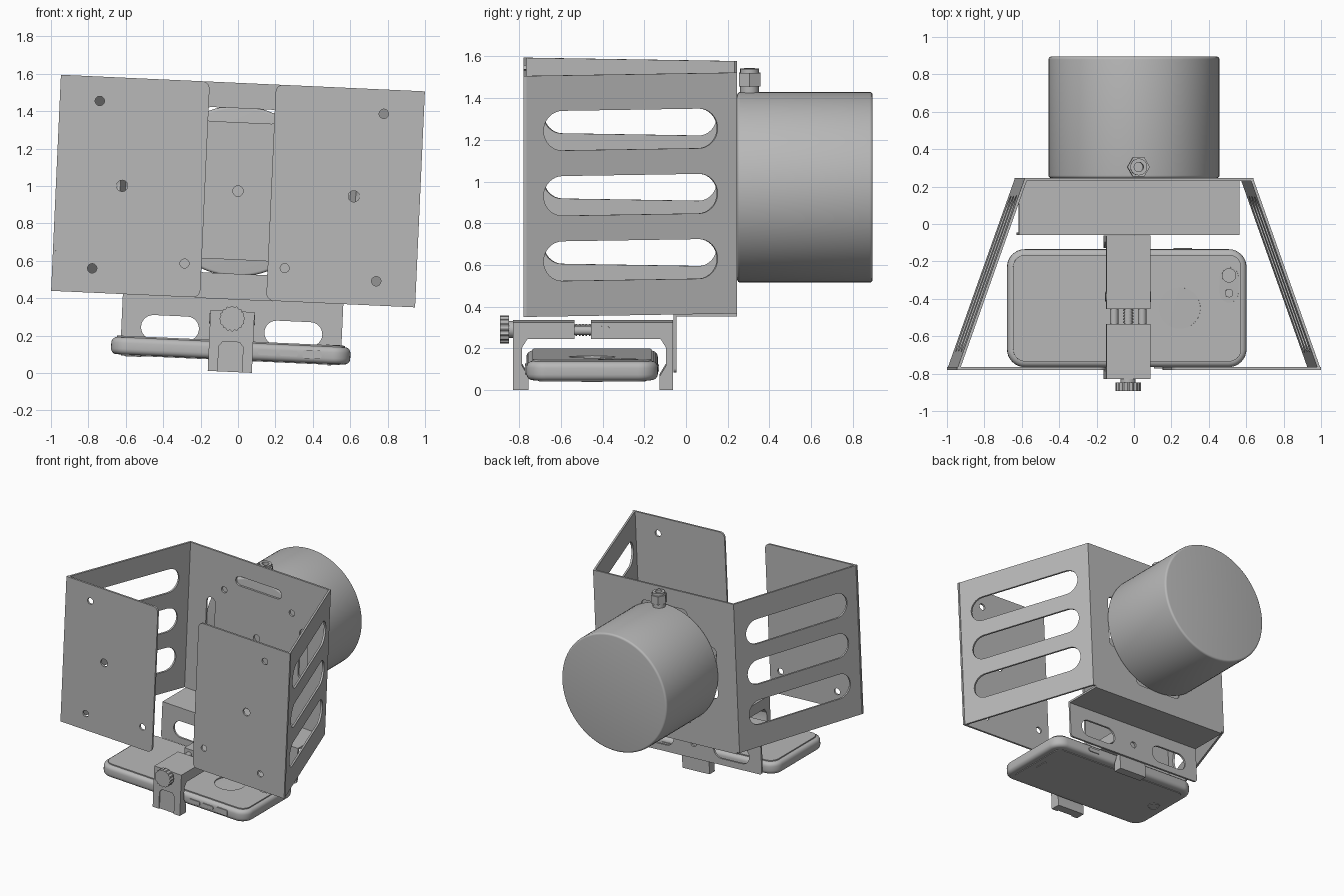
import bpy, bmesh
from math import sin, cos, pi, radians
from mathutils import Matrix, Vector

if "Cube" in bpy.data.objects:
    bpy.data.objects.remove(bpy.data.objects["Cube"])

MID = 0.9725      # height of the housing centre
T = 0.015         # sheet metal thickness
X, Y, Z = Vector((1, 0, 0)), Vector((0, 1, 0)), Vector((0, 0, 1))
# the whole assembly leans slightly to its left
TILT = (Matrix.Translation(Z * MID) @ Matrix.Rotation(radians(2.6), 4, 'Y')
        @ Matrix.Translation(Z * -MID))

grey = bpy.data.materials.new("plain grey")
grey.use_nodes = True
colour = (0.48, 0.48, 0.48, 1)
grey.diffuse_color = colour
grey.node_tree.nodes["Principled BSDF"].inputs["Base Color"].default_value = colour


def rounded(cx, cy, w, h, radii=0.0, n=6):
    """Rectangle outline; radii is one value or one per corner (++, -+, --, +-)."""
    if not isinstance(radii, tuple):
        radii = (radii,) * 4
    pts = []
    for i, (sx, sy) in enumerate(((1, 1), (-1, 1), (-1, -1), (1, -1))):
        r = radii[i]
        ox, oy = cx + sx * (w / 2 - r), cy + sy * (h / 2 - r)
        for k in range(n + 1 if r else 1):
            a = (i + k / n) * pi / 2
            p = Vector((ox + r * cos(a), oy + r * sin(a)))
            if not pts or (p - pts[-1]).length > 1e-5:
                pts.append(p)
    if (pts[0] - pts[-1]).length < 1e-5:
        pts.pop()
    return pts


def circle(cx, cy, r, n=6):
    return rounded(cx, cy, 2 * r, 2 * r, r, n)


def plate(name, loops, thick, origin, xdir, ydir, bevel=0.0):
    """Extrude an outline (first loop) with holes (other loops), centred on origin."""
    cu = bpy.data.curves.new(name, 'CURVE')
    cu.dimensions = '2D'
    cu.fill_mode = 'BOTH'
    cu.extrude = thick / 2 - bevel
    cu.bevel_depth = bevel
    cu.bevel_resolution = 3
    for loop in loops:
        sp = cu.splines.new('POLY')
        sp.points.add(len(loop) - 1)
        for q, p in zip(sp.points, loop):
            q.co = (p[0], p[1], 0, 1)
        sp.use_cyclic_u = True
    tmp = bpy.data.objects.new(name + " outline", cu)
    bpy.context.scene.collection.objects.link(tmp)
    dg = bpy.context.evaluated_depsgraph_get()
    dg.update()
    me = bpy.data.meshes.new_from_object(tmp.evaluated_get(dg))
    bpy.data.objects.remove(tmp)
    bm = bmesh.new()
    bm.from_mesh(me)
    bmesh.ops.remove_doubles(bm, verts=bm.verts, dist=1e-5)
    bmesh.ops.recalc_face_normals(bm, faces=bm.faces)
    bm.to_mesh(me)
    bm.free()
    frame = Matrix((xdir, ydir, xdir.cross(ydir))).transposed().to_4x4()
    me.transform(TILT @ Matrix.Translation(origin) @ frame)
    me.materials.clear()
    me.materials.append(grey)
    me.shade_smooth()
    me.set_sharp_from_angle(angle=radians(32))
    me.name = name
    ob = bpy.data.objects.new(name, me)
    bpy.context.scene.collection.objects.link(ob)
    return ob


def rod(name, r, start, end, bevel=0.0, n=8):
    """Round bar between two points; n sides per quarter."""
    start, end = Vector(start), Vector(end)
    axis = (end - start).normalized()
    xdir = Y if abs(axis.x) > 0.5 else X
    plate(name, [circle(0, 0, r - bevel, n)], (end - start).length,
          (start + end) / 2, xdir, axis.cross(xdir), bevel)


# --- sheet metal housing ---
H, BACK, FRONT = 1.156, 0.612, 0.974
y_back, y_front = 0.2375, -0.7725
holes = [circle(0, 0, 0.028)]
for s in (-1, 1):
    holes.append(rounded(0, s * 0.405, 0.4, 0.075, 0.037))
    holes.append(rounded(s * 0.405, 0, 0.075, 0.4, 0.037))
    holes += [circle(s * 0.295, t * 0.295, 0.024) for t in (-1, 1)]
plate("back_plate", [rounded(0, 0, 2 * BACK, H)] + holes, T,
      Vector((0, y_back, MID)), X, Z)

for s, side in ((1, "left"), (-1, "right")):
    # slanted side wall with three long slots
    a = Vector((s * (BACK - 0.008), y_back + 0.005, MID))
    b = Vector((s * (FRONT - 0.008), y_front - 0.005, MID))
    slots = [rounded(0, w, 0.885, 0.19, 0.095, 8) for w in (-0.313, 0, 0.313)]
    plate(side + "_side_wall", [rounded(0, 0, (a - b).length, H)] + slots, T,
          (a + b) / 2, (a - b).normalized(), Z)
    # front flap with rounded inner corners
    inner = 0.177
    r = 0.04
    radii = (0, r, r, 0) if s > 0 else (r, 0, 0, r)
    flap = rounded(s * (inner + FRONT) / 2, 0, FRONT - inner, H, radii)
    bores = [circle(s * u, w, q) for u, w, q in
             ((0.76, 0.448, 0.025), (0.62, 0, 0.03), (0.76, -0.448, 0.025), (0.268, -0.4, 0.024))]
    plate(side + "_front_flap", [flap] + bores, T, Vector((0, y_front, MID)), X, Z)

# ledge and hanging flange below the back plate
plate("bottom_ledge", [rounded(0, 0.0925, 1.18, 0.305)], T, Vector((0, 0, 0.387)), X, Y)
plate("hanging_flange", [rounded(0, 0.2525, 1.18, 0.285, (0, 0, 0.02, 0.02)), circle(0, 0.225, 0.024)]
      + [rounded(s * 0.33, 0.225, 0.31, 0.13, 0.065) for s in (-1, 1)],
      T, Vector((0, -0.0525, 0)), X, Z)

# --- drum on the back with a hex fitting on top ---
rod("drum", 0.457, (0, 0.245, MID), (0, 0.895, MID), 0.015, 20)
rod("fitting_base", 0.045, (0, 0.305, 1.41), (0, 0.305, 1.46))
hexagon = [(0.06 * cos(k * pi / 3), 0.06 * sin(k * pi / 3)) for k in range(6)]
plate("fitting_nut", [hexagon, circle(0, 0, 0.025)], 0.065, Vector((0, 0.305, 1.49)), X, Y)
plate("fitting_collar", [circle(0, 0, 0.045), circle(0, 0, 0.025)], 0.02,
      Vector((0, 0.305, 1.532)), X, Y)

# --- handset lying face down ---
py = -0.45
plate("handset_body", [rounded(0, 0, 1.22, 0.57, 0.065, 8)], 0.092,
      Vector((0, py, 0.118)), X, Y, 0.03)
plate("handset_back_cover", [rounded(0, 0, 1.22, 0.57, 0.065, 8), circle(0.282, 0, 0.11, 10),
      rounded(0.545, 0.125, 0.1, 0.19, 0.05)], 0.008, Vector((0, py, 0.168)), X, Y)
for v, r in ((0.175, 0.038), (0.08, 0.022)):
    rod("camera_lens", r, (0.545, py + v, 0.162), (0.545, py + v, 0.174))
plate("screen", [rounded(0, 0, 1.17, 0.52, 0.05)], 0.006, Vector((0, py, 0.07)), X, Y)
plate("home_button_ring", [circle(-0.52, 0, 0.045), circle(-0.52, 0, 0.037)], 0.006,
      Vector((0, py, 0.066)), X, Y)
plate("earpiece", [rounded(0.53, 0, 0.02, 0.1, 0.01)], 0.006, Vector((0, py, 0.066)), X, Y)
for u, w, h in ((0.195, 0.1, 0.03), (0.31, 0.1, 0.03), (0.435, 0.1, 0.045)):
    plate("side_button", [rounded(u, 0.118, w, h, 0.012)], 0.009,
          Vector((0, py - 0.317, 0)), X, Z)
plate("power_button", [rounded(0.3, 0.118, 0.1, 0.03, 0.012)], 0.009,
      Vector((0, py + 0.317, 0)), X, Z)

# --- clamp holding the handset ---
W = 0.236


def jaw(outer, bar_end, d):
    """Side profile of a jaw; d points from the outer face inwards."""
    steps = ((0, 0.33), (None, 0.33), (None, 0.25), (0.06, 0.25), (0.035, 0.21),
             (0.035, 0.12), (0.065, 0.07), (0.065, 0.005), (0, 0.005))
    return [(bar_end if k is None else outer + d * k, z) for k, z in steps]


plate("clamp_front_jaw", [jaw(-0.82, -0.535, 1)], W, Vector((0, 0, 0)), Y, Z)
plate("clamp_rear_jaw", [jaw(-0.062, -0.455, -1)], W, Vector((0, 0, 0)), Y, Z)
# thin front face with an arched notch
arch = [(0.118, 0.33), (0.118, 0.005), (0.065, 0.005), (0.065, 0.14), (0.045, 0.165)]
plate("clamp_front_face", [arch + [(-u, z) for u, z in reversed(arch)]], 0.01,
      Vector((0, -0.825, 0)), X, Z)
for s in (-1, 1):
    rod("guide_rod", 0.022, (s * 0.075, -0.56, 0.288), (s * 0.075, -0.43, 0.288))
    rod("clamp_side_pin", 0.028, (s * 0.11, -0.39, 0.287), (s * 0.122, -0.39, 0.287))
rod("clamp_screw", 0.022, (0, -0.56, 0.288), (0, -0.43, 0.288))
for k in range(5):
    y = -0.53 + k * 0.016
    rod("screw_thread", 0.028, (0, y, 0.288), (0, y + 0.008, 0.288))

# knurled thumb knob
rod("knob_neck", 0.04, (0, -0.86, 0.29), (0, -0.82, 0.29))
knurl = []
for k in range(64):
    r = 0.068 if k % 4 < 2 else 0.063
    knurl.append((r * cos(k * pi / 32), r * sin(k * pi / 32)))
plate("thumb_knob", [knurl], 0.045, Vector((0, -0.87, 0.29)), X, Z)
